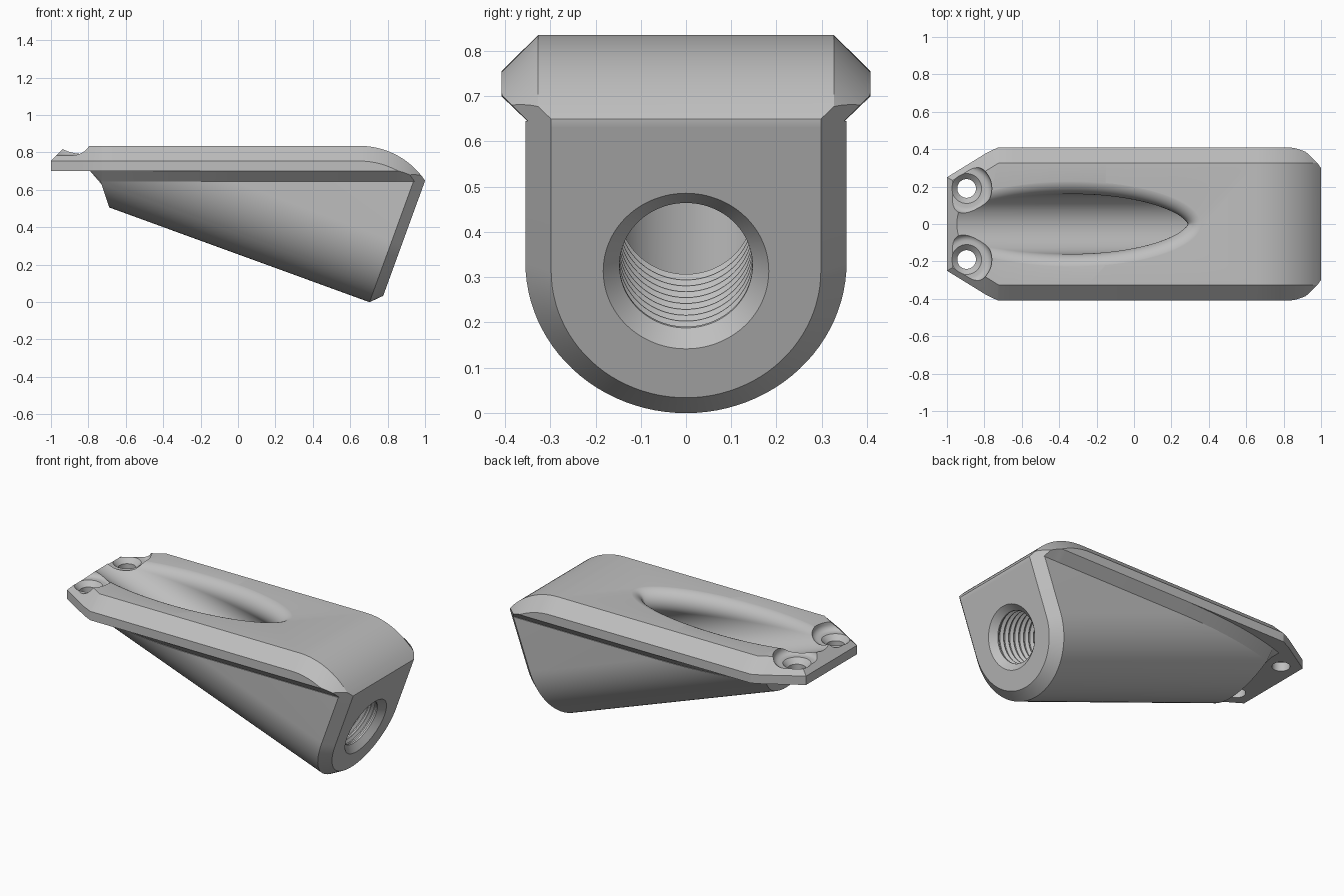
import bpy, bmesh
from math import sin, cos, pi, radians, sqrt
from mathutils import Vector

if "Cube" in bpy.data.objects:
    bpy.data.objects.remove(bpy.data.objects["Cube"])

TILT = radians(20)
S, C = sin(TILT), cos(TILT)
AXIS_V = 0.595              # height of the bore axis in the tilted frame
BODY_R = 0.355
END_U = 0.718               # end face position along the tilted axis
CHAMFER = 0.057
TOP = 0.835
MID = Vector((0, 0, 0))

grey = bpy.data.materials.new("plain_grey")
grey.use_nodes = True
grey.diffuse_color = (0.52, 0.52, 0.52, 1)
grey.node_tree.nodes["Principled BSDF"].inputs["Base Color"].default_value = grey.diffuse_color


def tilted(u, y, v):
    """Point in the tilted frame: u along the bore, v upwards across it."""
    return Vector((u * C + v * S, y, v * C - u * S))


def loft(name, rings, clips=()):
    """Skin matching rings, cap both ends, then trim by (point, normal) planes."""
    bm = bmesh.new()
    rows = [[bm.verts.new(p) for p in ring] for ring in rings]
    n = len(rows[0])
    for a, b in zip(rows, rows[1:]):
        for i in range(n):
            j = (i + 1) % n
            bm.faces.new((a[i], a[j], b[j], b[i]))
    bm.faces.new(rows[0])
    bm.faces.new(rows[-1])
    bmesh.ops.remove_doubles(bm, verts=bm.verts, dist=1e-5)
    for co, no in clips:
        bmesh.ops.bisect_plane(bm, geom=bm.verts[:] + bm.edges[:] + bm.faces[:], dist=1e-6,
                               plane_co=co, plane_no=Vector(no).normalized(), clear_outer=True)
        rim = [e for e in bm.edges if e.is_boundary]
        bmesh.ops.holes_fill(bm, edges=rim, sides=0)
    bmesh.ops.recalc_face_normals(bm, faces=bm.faces)
    mesh = bpy.data.meshes.new(name)
    bm.to_mesh(mesh)
    bm.free()
    mesh.materials.append(grey)
    ob = bpy.data.objects.new(name, mesh)
    bpy.context.collection.objects.link(ob)
    return ob


def combine(target, other, operation):
    """Apply a boolean and drop the helper object."""
    other.hide_render = True
    mod = target.modifiers.new(operation.lower(), "BOOLEAN")
    mod.operation, mod.solver, mod.object = operation, "EXACT", other
    bpy.context.view_layer.objects.active = target
    bpy.ops.object.modifier_apply(modifier=mod.name)
    bpy.data.objects.remove(other)


# Top plate: chamfered sections along x, with a rounded drop at the end
def plate_section(x):
    w = min(0.408, 0.25 + 0.615 * (x + 1))
    wt = min(0.327, 0.156 + 0.615 * (x + 1)) if x > -0.99 else w
    zt = min(TOP, 1.755 + x)
    if x > 0.65:
        r = 0.4236
        zt = TOP - r + sqrt(r * r - (x - 0.65) ** 2)
        w = min(w, (zt + 0.032) / 2)
    zm = 0.755 if x < 0.65 else 0.327 + zt - w
    zl = min(0.70, zm)
    # underside flare follows the width of the round body where they meet
    axis_z = AXIS_V / C - x * S / C
    drop = max(0, axis_z - 0.65) * C
    wb = sqrt(max(0.001, BODY_R ** 2 - drop ** 2)) - 0.02
    zb = 0.63 if x > -0.75 else zl
    wc = w if x > -0.1 else min(w, wb + 0.07)
    half = [(wt, zt), (w, zm), (w, zl), (wc, zl), (wb, zb)]
    return [(x, y, z) for y, z in half] + [(x, -y, z) for y, z in reversed(half)]


stations = [-1, -0.92, -0.79, -0.73, -0.722]
stations += [-0.65 + 0.1 * i for i in range(6)] + [-0.05]
stations += [0.65 + 0.35 * i / 20 for i in range(21)]
end = tilted(END_U, 0, 0)
corner = tilted(END_U - CHAMFER, BODY_R, 0)
corner_mirror = tilted(END_U - CHAMFER, -BODY_R, 0)
handle = loft("plate_with_tilted_socket", [plate_section(x) for x in stations],
              [(end, (C, 0, -S)), (corner, (C, 1, -S)), (corner_mirror, (C, -1, -S))])


# Tilted U-shaped body with a chamfered end
def body_ring(u, r):
    arc = [(r * cos(a), AXIS_V + r * sin(a)) for a in (pi + pi * i / 48 for i in range(49))]
    return [tilted(u, y, v) for y, v in [(-r, 1.2)] + arc + [(r, 1.2)]]


body = loft("body", [body_ring(-1.15, BODY_R), body_ring(END_U - CHAMFER, BODY_R),
                     body_ring(END_U, BODY_R - CHAMFER)],
            [((0, 0, 0.645), (0, 0, 1)), ((-0.69, 0, 0.51), (-0.95, 0, -0.317))])
combine(handle, body, "UNION")

# Threaded bore that breaks out through the top with a rolled lip
BORE, LIP, SIDES = 0.16, 0.08, 96
angles = [2 * pi * i / SIDES for i in range(SIDES)]


def bore_ring(u, r):
    return [tilted(u, r * sin(a), AXIS_V + r * cos(a)) for a in angles]


rings = [bore_ring(END_U + 0.05, 0.233), bore_ring(END_U - 0.036, 0.147)]
PITCH = 0.038
for k in range(9):
    start = END_U - 0.045 - k * PITCH
    for step, r in ((0, 0.147), (0.4, 0.161), (0.55, 0.161), (0.92, 0.147)):
        rings.append(bore_ring(start - step * PITCH, r))
rings.append(bore_ring(END_U - 0.4, BORE))

lip_steps = 12
lip_rows = [[] for _ in range(lip_steps + 2)]
for a in angles:
    reach = BORE + LIP
    v = AXIS_V + reach * cos(a)
    centre = tilted((v * C - (TOP - LIP)) / S, reach * sin(a), v)
    inward = -tilted(0, sin(a), cos(a))
    up = Vector((0, 0, 1))
    swing = inward.angle(up)
    for k in range(lip_steps + 1):
        t = k / lip_steps
        d = (inward * sin((1 - t) * swing) + up * sin(t * swing)) / sin(swing)
        lip_rows[k].append(centre + d * LIP + up * 0.001 * t)
    lip_rows[-1].append(centre + up * 0.4)
combine(handle, loft("bore_cutter", rings + lip_rows), "DIFFERENCE")

# Two screw seats with countersunk through holes
seat = [(0.05, 0.6), (0.05, 0.755), (0.08, 0.785), (0.1, 0.785)]
seat += [(0.1 + 0.035 * sin(a), 0.82 - 0.035 * cos(a)) for a in (pi / 2 * i / 6 for i in range(1, 7))]
seat += [(0.135, 1.0)]
for side in (1, -1):
    cutter = loft("seat_cutter", [[(-0.895 + r * cos(a), side * 0.19 + r * sin(a), z)
                                   for a in angles[::2]] for r, z in seat])
    combine(handle, cutter, "DIFFERENCE")

# Smooth curved faces, crisp chamfers
bpy.ops.object.select_all(action="DESELECT")
handle.select_set(True)
bpy.context.view_layer.objects.active = handle
bpy.ops.object.shade_smooth_by_angle(angle=radians(25))
